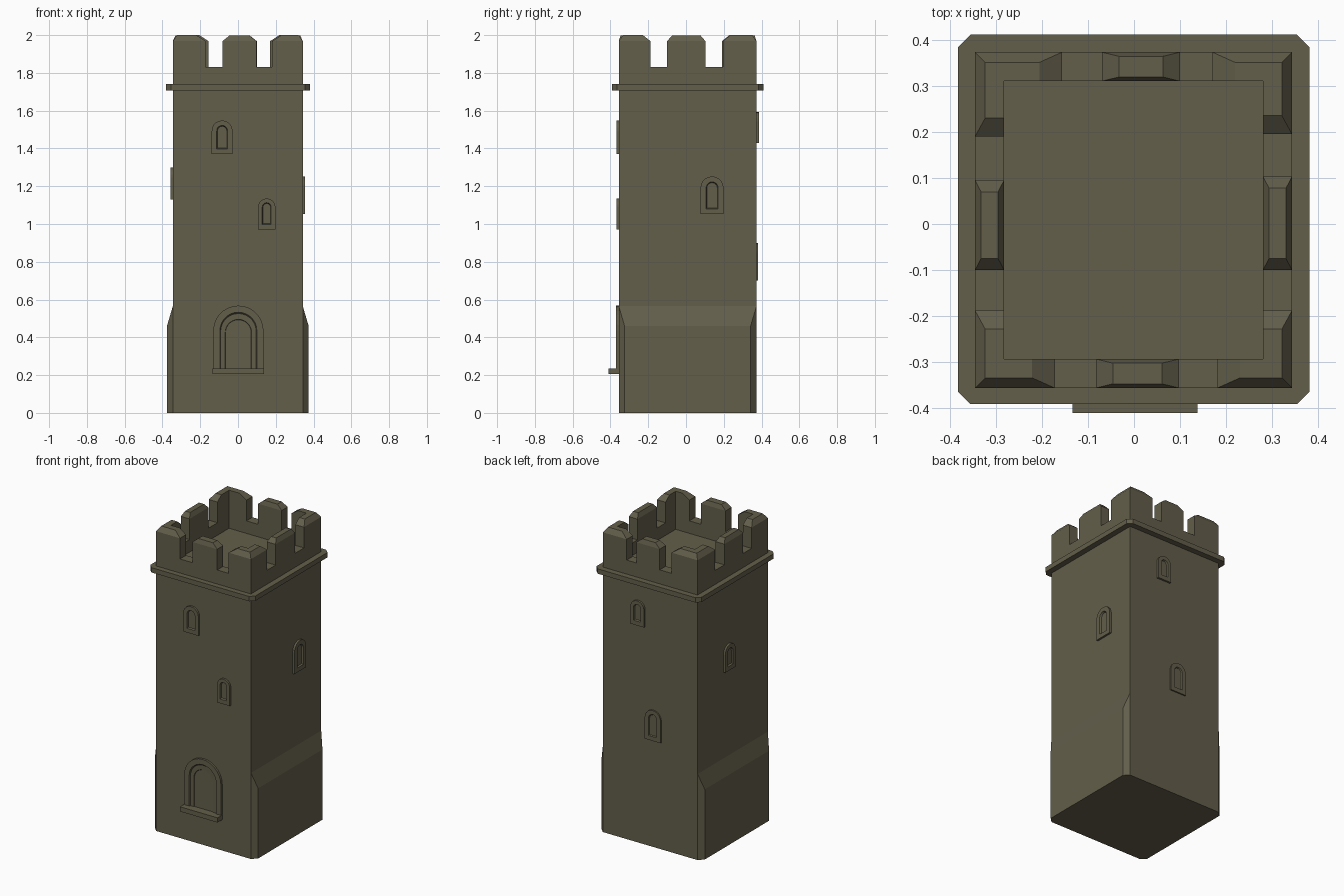
import bpy, bmesh, math

if "Cube" in bpy.data.objects:
    bpy.data.objects.remove(bpy.data.objects["Cube"])

stone = bpy.data.materials.new("olive_stone")
stone.diffuse_color = (0.125, 0.113, 0.070, 1)
stone.use_nodes = True
stone.node_tree.nodes["Principled BSDF"].inputs["Base Color"].default_value = stone.diffuse_color

X0, X1, Y0, Y1 = -0.345, 0.343, -0.356, 0.373   # shaft walls
T = 0.063                                       # parapet thickness


def loft(name, loops):
    """Closed solid through equal-length loops of 3D points, capped at both ends."""
    bm = bmesh.new()
    rings = [[bm.verts.new(p) for p in loop] for loop in loops]
    n = len(rings[0])
    for a, b in zip(rings, rings[1:]):
        for i in range(n):
            j = (i + 1) % n
            bm.faces.new((a[i], a[j], b[j], b[i]))
    bm.faces.new(rings[0][::-1])
    bm.faces.new(rings[-1])
    bmesh.ops.remove_doubles(bm, verts=bm.verts, dist=1e-5)
    bmesh.ops.recalc_face_normals(bm, faces=bm.faces)
    me = bpy.data.meshes.new(name)
    bm.to_mesh(me)
    bm.free()
    me.materials.append(stone)
    ob = bpy.data.objects.new(name, me)
    bpy.context.collection.objects.link(ob)
    return ob


def at(pts, z):
    return [(x, y, z) for x, y in pts]


def rect(x0, x1, y0, y1):
    return [(x0, y0), (x1, y0), (x1, y1), (x0, y1)]


def box(name, x0, x1, y0, y1, z0, z1):
    return loft(name, [at(rect(x0, x1, y0, y1), z) for z in (z0, z1)])


def octagon(x0, x1, y0, y1, c):
    return [(x0 + c, y0), (x1 - c, y0), (x1, y0 + c), (x1, y1 - c),
            (x1 - c, y1), (x0 + c, y1), (x0, y1 - c), (x0, y0 + c)]


# shaft, with the roof floor just above the cornice
box("shaft", X0, X1, Y0, Y1, 0, 1.72)
box("roof_floor", X0 + 0.03, X1 - 0.03, Y0 + 0.03, Y1 - 0.03, 1.70, 1.75)

# flared base: widened to left and right only, chamfered corners
c = 0.031
foot = octagon(X0 - c, X1 + c, Y0, Y1, c)
tip = [(X0, Y0), (X1, Y0), (X1, Y0), (X1, Y1), (X1, Y1), (X0, Y1), (X0, Y1), (X0, Y0)]
loft("flared_base", [at(foot, 0), at(foot, 0.46), at(tip, 0.565)])

# cornice
ledge = octagon(-0.382, 0.381, -0.391, 0.411, 0.027)
loft("cornice", [at(ledge, 1.708), at(ledge, 1.74)])

# low parapet wall
ZP = 1.832
box("parapet_front", X0, X1, Y0, Y0 + T, 1.73, ZP)
box("parapet_back", X0, X1, Y1 - T, Y1, 1.73, ZP)
box("parapet_left", X0, X0 + T, Y0 + T, Y1 - T, 1.73, ZP)
box("parapet_right", X1 - T, X1, Y0 + T, Y1 - T, 1.73, ZP)


# middle merlons with chamfered tops
def merlon(name, x0, x1, y0, y1, ix, iy):
    b = rect(x0, x1, y0, y1)
    loft(name, [at(b, ZP), at(b, 1.968), at(rect(x0 + ix, x1 - ix, y0 + iy, y1 - iy), 1.997)])


merlon("merlon_front", -0.083, 0.098, Y0, Y0 + T, 0.037, 0.009)
merlon("merlon_back", -0.070, 0.100, Y1 - T, Y1, 0.037, 0.009)
merlon("merlon_left", X0, X0 + T, -0.100, 0.095, 0.013, 0.025)
merlon("merlon_right", X1 - T, X1, -0.100, 0.103, 0.013, 0.025)


# L-shaped corner merlons
def corner(name, cx, cy, ex, ey):
    sx, sy = (1 if ex > cx else -1), (1 if ey > cy else -1)

    def shape(o, ix, iy):
        ax, ay, bx, by = cx + sx * o, cy + sy * o, ex - sx * ix, ey - sy * iy
        kx, ky = cx + sx * T, cy + sy * T
        return [(ax, ay), (bx, ay), (bx, ky), (kx, ky), (kx, by), (ax, by)]
    loft(name, [at(shape(0, 0, 0), ZP), at(shape(0, 0, 0), 1.968), at(shape(0.022, 0.049, 0.04), 2.0)])


corner("corner_merlon_front_left", X0, Y0, -0.172, -0.188)
corner("corner_merlon_front_right", X1, Y0, 0.181, -0.188)
corner("corner_merlon_back_left", X0, Y1, -0.156, 0.190)
corner("corner_merlon_back_right", X1, Y1, 0.170, 0.195)

# wall mapping: (along, out, up) to world
WALLS = {
    "front": lambda u, d, z: (u, Y0 - d, z),
    "back": lambda u, d, z: (u, Y1 + d, z),
    "left": lambda u, d, z: (X0 - d, u, z),
    "right": lambda u, d, z: (X1 + d, u, z),
}


def arch(wall, u, half, z0, z1, d, n=10):
    """Round-headed outline on a wall at distance d from it."""
    spring = z1 - half
    pts = [(u - half, z0), (u + half, z0)]
    pts += [(u + half * math.cos(math.pi * i / n), spring + half * math.sin(math.pi * i / n))
            for i in range(n + 1)]
    return [WALLS[wall](a, d, z) for a, z in pts]


# arched windows: raised frame with sunken pane
def window(name, wall, u, w, z0, z1, out=0.013):
    h, f = w / 2, w * 0.24
    loft(name, [arch(wall, u, h, z0, z1, -0.01),
                arch(wall, u, h, z0, z1, out),
                arch(wall, u, h - f, z0 + 0.028, z1 - f, out),
                arch(wall, u, h - f - 0.004, z0 + 0.032, z1 - f - 0.004, 0.002)])


window("window_front_upper", "front", -0.084, 0.110, 1.37, 1.548)
window("window_front_lower", "front", 0.152, 0.092, 0.97, 1.135)
window("window_back_upper", "back", 0.085, 0.100, 1.43, 1.592)
window("window_back_lower", "back", -0.025, 0.115, 0.70, 0.90, 0.009)
window("window_right", "right", 0.138, 0.122, 1.052, 1.252)
window("window_left", "left", 0.050, 0.108, 1.13, 1.30)

# doorway: raised arch stepping in to the door panel, and its doorstep
D = 0.002
loft("doorway", [arch("front", D, 0.133, 0.21, 0.568, -0.01, 14),
                 arch("front", D, 0.133, 0.21, 0.568, 0.014, 14),
                 arch("front", D, 0.098, 0.22, 0.533, 0.014, 14),
                 arch("front", D, 0.094, 0.22, 0.526, 0.006, 14),
                 arch("front", D, 0.070, 0.225, 0.495, 0.005, 14),
                 arch("front", D, 0.068, 0.225, 0.493, 0.001, 14)])
box("doorstep", -0.134, 0.138, -0.41, Y0 + 0.01, 0.205, 0.236)
